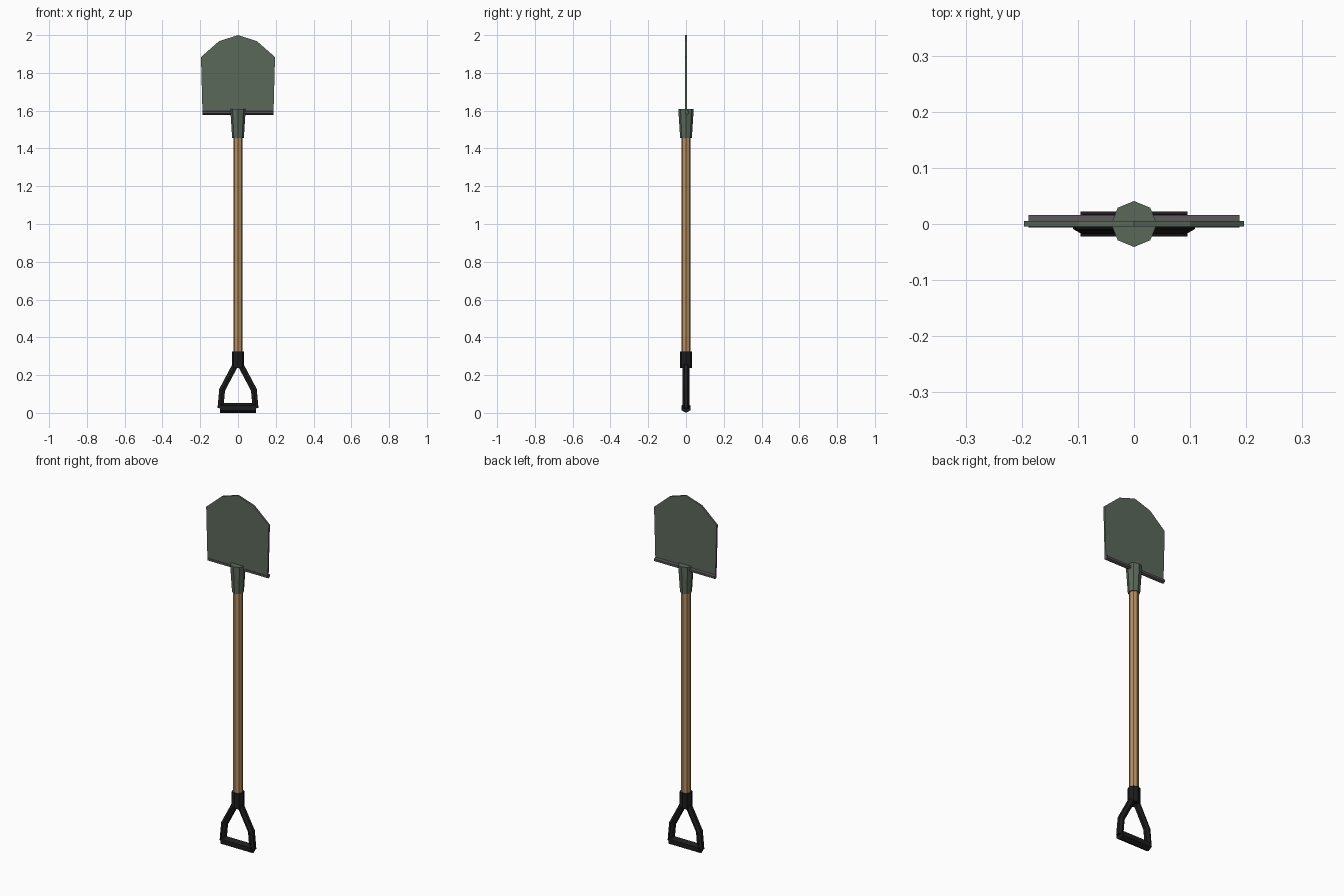
import bpy, bmesh, math
from mathutils import Vector

if "Cube" in bpy.data.objects:
    bpy.data.objects.remove(bpy.data.objects["Cube"])


def material(name, rgb):
    m = bpy.data.materials.new(name)
    m.diffuse_color = (*rgb, 1.0)
    m.use_nodes = True
    m.node_tree.nodes["Principled BSDF"].inputs["Base Color"].default_value = m.diffuse_color
    return m


GREEN = material("painted_green_steel", (0.105, 0.14, 0.105))
GREY = material("worn_grey_steel", (0.09, 0.08, 0.085))
WOOD = material("wood", (0.47, 0.27, 0.115))
BLACK = material("black_plastic", (0.012, 0.012, 0.013))


def finish(name, bm, mat):
    bmesh.ops.recalc_face_normals(bm, faces=bm.faces)
    mesh = bpy.data.meshes.new(name)
    bm.to_mesh(mesh)
    bm.free()
    mesh.materials.append(mat)
    obj = bpy.data.objects.new(name, mesh)
    bpy.context.collection.objects.link(obj)
    return obj


def bar(name, path, radii, sides, mat, start=0.0, y=0.0):
    """Faceted bar swept along (x, z) points, with mitred bends."""
    pts = [Vector((x, y, z)) for x, z in path]
    dirs = [(b - a).normalized() for a, b in zip(pts, pts[1:])]
    bm = bmesh.new()
    rings = []
    for i, p in enumerate(pts):
        before, after = dirs[max(i - 1, 0)], dirs[min(i, len(dirs) - 1)]
        d = (before + after).normalized()
        n = Vector((d.z, 0, -d.x)) / d.dot(after)
        ring = []
        for k in range(sides):
            a = start + k * math.tau / sides
            ring.append(bm.verts.new(p + radii[i] * (n * math.cos(a) + Vector((0, math.sin(a), 0)))))
        rings.append(ring)
    for r, s in zip(rings, rings[1:]):
        for k in range(sides):
            j = (k + 1) % sides
            bm.faces.new((r[k], r[j], s[j], s[k]))
    bm.faces.new(rings[0])
    bm.faces.new(rings[-1])
    return finish(name, bm, mat)


# Shaft, blade socket and handle collar
bar("shaft", [(0, 0.30), (0, 1.48)], [0.025] * 2, 8, WOOD)
bar("blade_socket", [(0, 1.455), (0, 1.61)], [0.031, 0.041], 8, GREEN)
bar("handle_collar", [(0, 0.238), (0, 0.325)], [0.033] * 2, 8, BLACK)

# D-handle: two bent arms and the cross grip
for side, s in (("left", -1), ("right", 1)):
    bar(side + "_handle_arm", [(0.012 * s, 0.258), (0.084 * s, 0.122), (0.093 * s, 0.024)],
        [0.018] * 3, 6, BLACK, math.pi / 2)
bar("handle_grip", [(-0.095, 0.026), (0.095, 0.026)], [0.026] * 2, 6, BLACK)

# Rolled foot step along the base of the blade
bar("foot_step", [(-0.188, 1.590), (0.188, 1.590)], [0.0125] * 2, 6, GREY, 0, 0.005)

# Thin blade with a rounded, faceted tip
half = [(0.188, 1.588), (0.196, 1.884), (0.10, 1.968)]
outline = half + [(0, 2.0)] + [(-x, z) for x, z in reversed(half)]
bm = bmesh.new()
face = bm.faces.new([bm.verts.new((x, -0.0045, z)) for x, z in outline])
ext = bmesh.ops.extrude_face_region(bm, geom=[face])
bmesh.ops.translate(bm, vec=(0, 0.01, 0),
                    verts=[v for v in ext["geom"] if isinstance(v, bmesh.types.BMVert)])
finish("blade", bm, GREEN)
